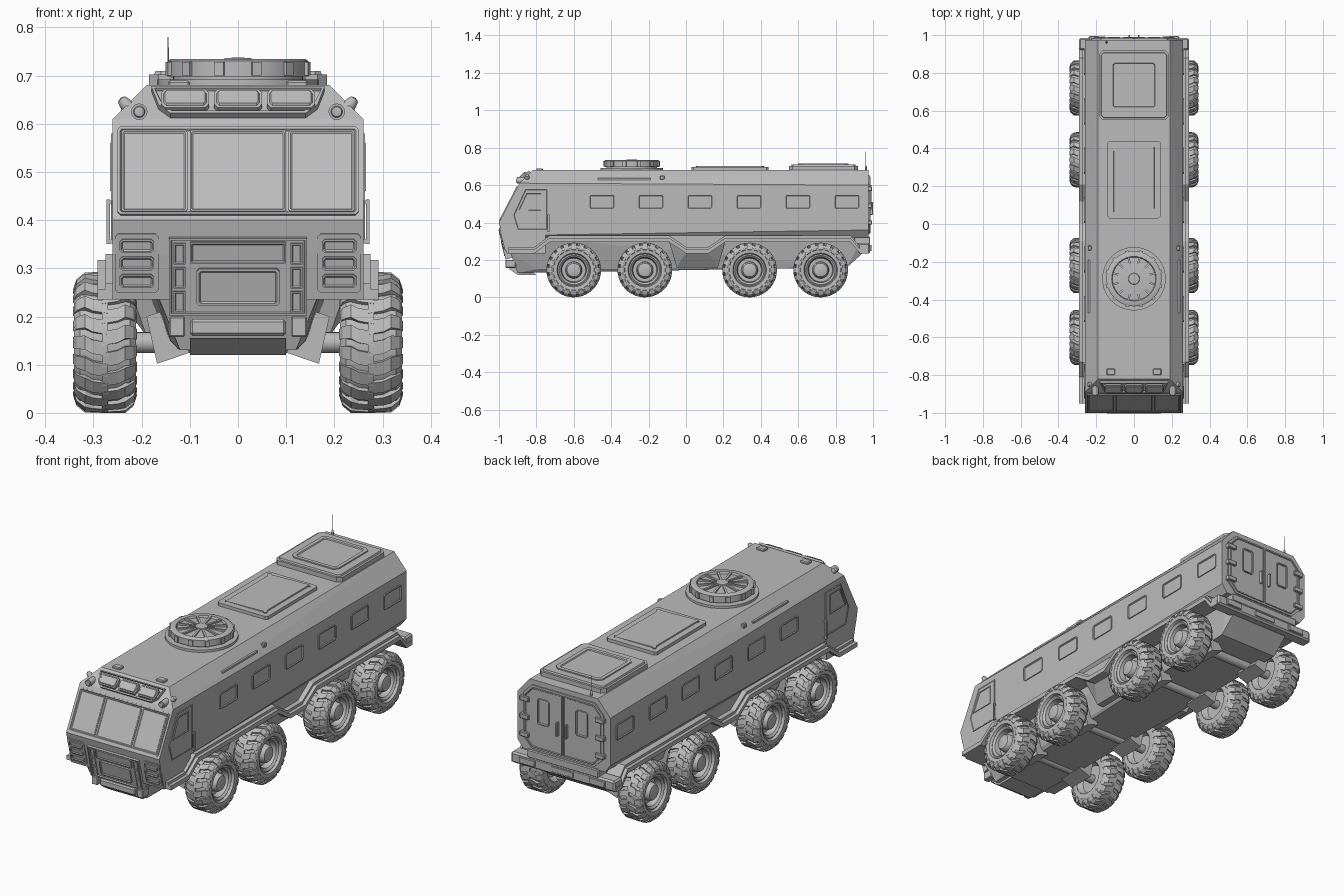
import bpy, bmesh, math
from mathutils import Matrix, Vector

if "Cube" in bpy.data.objects:
    bpy.data.objects.remove(bpy.data.objects["Cube"])

paint = bpy.data.materials.new("grey paint")
paint.use_nodes = True
paint.diffuse_color = (0.5, 0.5, 0.5, 1)
paint.node_tree.nodes["Principled BSDF"].inputs["Base Color"].default_value = (0.5, 0.5, 0.5, 1)


def finish(name, bm, smooth=False):
    bmesh.ops.recalc_face_normals(bm, faces=bm.faces)
    me = bpy.data.meshes.new(name)
    bm.to_mesh(me)
    bm.free()
    me.materials.append(paint)
    ob = bpy.data.objects.new(name, me)
    bpy.context.collection.objects.link(ob)
    if smooth:
        bpy.ops.object.select_all(action='DESELECT')
        ob.select_set(True)
        bpy.context.view_layer.objects.active = ob
        bpy.ops.object.shade_smooth_by_angle(angle=math.radians(35))
    return ob


def mirrored(ob):
    """Keep a part on the left and add its twin on the right."""
    twin = ob.copy()
    twin.data = ob.data.copy()
    twin.data.transform(Matrix.Scale(-1, 4, (1, 0, 0)))
    twin.data.flip_normals()
    twin.name = "right_" + ob.name
    ob.name = "left_" + ob.name
    bpy.context.collection.objects.link(twin)


def hull(name, pts):
    bm = bmesh.new()
    for p in pts:
        bm.verts.new(p)
    bmesh.ops.convex_hull(bm, input=bm.verts)
    bmesh.ops.dissolve_limit(bm, angle_limit=0.01, verts=bm.verts, edges=bm.edges)
    return finish(name, bm)


def panel(name, pts, frame, h, inset=0, depth=0, base=-0.003):
    """Outline raised from a face; its top can be inset and sunk or lifted."""
    bm = bmesh.new()
    low = [bm.verts.new(frame @ Vector((u, v, base))) for u, v in pts]
    high = [bm.verts.new(frame @ Vector((u, v, h))) for u, v in pts]
    n = len(pts)
    bm.faces.new(low[::-1])
    top = bm.faces.new(high)
    for i in range(n):
        bm.faces.new((low[i], low[(i + 1) % n], high[(i + 1) % n], high[i]))
    bmesh.ops.recalc_face_normals(bm, faces=bm.faces)
    if inset:
        bmesh.ops.inset_region(bm, faces=[top], thickness=inset, depth=0)
        bmesh.ops.inset_region(bm, faces=[top], thickness=0.003, depth=depth)
    return finish(name, bm)


def box(name, x, y, z, bevel=0):
    bm = bmesh.new()
    bmesh.ops.create_cube(bm, size=1)
    for v in bm.verts:
        v.co = [r[0] if c < 0 else r[1] for c, r in zip(v.co, (x, y, z))]
    if bevel:
        bmesh.ops.bevel(bm, geom=bm.edges[:], offset=bevel, segments=1, affect='EDGES')
    return finish(name, bm)


def lathe(name, profile, frame, steps=32):
    """Spin (radius, height) points round the local z axis of a frame."""
    bm = bmesh.new()
    vs = [bm.verts.new((r, 0, h)) for r, h in profile]
    es = [bm.edges.new(p) for p in zip(vs, vs[1:])]
    bmesh.ops.spin(bm, geom=vs + es, cent=(0, 0, 0), axis=(0, 0, 1),
                   angle=math.tau, steps=steps, use_merge=True)
    bmesh.ops.remove_doubles(bm, verts=bm.verts, dist=0.0001)
    bm.transform(frame)
    return finish(name, bm, True)


def frame_of(origin, u, v):
    u, v = Vector(u), Vector(v)
    n = u.cross(v).normalized()
    return Matrix.Translation(origin) @ Matrix((u, v, n)).transposed().to_4x4()


def rect(u0, u1, v0, v1, c=0.0):
    if not c:
        return [(u0, v0), (u1, v0), (u1, v1), (u0, v1)]
    return [(u0 + c, v0), (u1 - c, v0), (u1, v0 + c), (u1, v1 - c),
            (u1 - c, v1), (u0 + c, v1), (u0, v1 - c), (u0, v0 + c)]


SIDE = frame_of((0.26, 0, 0), (0, 1, 0), (0, 0, 1))
ROOF = frame_of((0, 0, 0.68), (1, 0, 0), (0, 1, 0))
BACK = frame_of((0, 0.975, 0), (-1, 0, 0), (0, 0, 1))
SHIELD = frame_of((0, -1 - 0.4 * 0.52, 0), (1, 0, 0), (0, 0.52, 1))
BROW = frame_of((0, -0.89 - 0.61, 0), (1, 0, 0), (0, 1, 1))
NOSE = frame_of((0, -1 + 0.4 * 0.24, 0), (1, 0, 0), (0, -0.24, 1))
AXLE = Matrix.Rotation(math.pi / 2, 4, 'Y')
AHEAD = Matrix.Rotation(math.pi / 2, 4, 'X')

# Armoured body, nose and chassis
both = (-1, 1)
hull("body", [(s * x, y, z) for s in both for x, y, z in (
    (0.26, -1, 0.4), (0.26, -0.985, 0.33), (0.26, -0.89, 0.61), (0.19, -0.82, 0.68),
    (0.26, -0.86, 0.61), (0.26, 0.975, 0.6), (0.19, 0.975, 0.68), (0.26, 0.975, 0.36), (0.23, 0.975, 0.32),
    (0.24, -0.8, 0.32))])
hull("nose", [(s * x, y, z) for s in both for x, y, z in (
    (0.26, -0.995, 0.38), (0.26, -0.96, 0.235), (0.26, -0.75, 0.235), (0.26, -0.75, 0.38))])
hull("chassis", [(s * x, y, z) for s in both for x, y, z in (
    (0.165, -0.94, 0.24), (0.12, -0.9, 0.13), (0.14, -0.8, 0.15), (0.165, 0.86, 0.16),
    (0.165, 0.95, 0.24), (0.2, -0.9, 0.33), (0.2, 0.95, 0.33))])
hull("middle_sill", [(s * x, y, z) for s in both for x, y, z in (
    (0.19, -0.05, 0.16), (0.19, 0.17, 0.16), (0.25, -0.1, 0.33), (0.25, 0.22, 0.33), (0.25, 0, 0.24), (0.25, 0.12, 0.24))])

# Stepped fender strip along each side
path = [(-0.95, 0.235), (-0.81, 0.235), (-0.73, 0.295), (-0.09, 0.295), (0, 0.235), (0.12, 0.235),
        (0.21, 0.295), (0.88, 0.295), (0.93, 0.235), (0.975, 0.235)]
for tag, x, rise in (("fender", 0.292, 0.022), ("fender_rail", 0.275, 0.035)):
    outline = path + [(y, z + rise) for y, z in reversed(path)]
    mirrored(panel(tag, outline, frame_of((x, 0, 0), (0, 1, 0), (0, 0, 1)), 0, base=0.16 - x))

# Windshield panes, brow lamps and nose panels
panel("windshield_frame", rect(-0.25, 0.25, 0.41, 0.592, 0.006), SHIELD, 0.005, 0.006, -0.004)
for name, a, b in (("right_pane", -0.242, -0.105), ("middle_pane", -0.1, 0.1), ("left_pane", 0.105, 0.242)):
    panel(name, rect(a, b, 0.417, 0.585, 0.004), SHIELD, 0.004, 0.004, -0.002)
panel("light_tray", [(-0.14, 0.612), (0.14, 0.612), (0.165, 0.63), (0.18, 0.668), (-0.18, 0.668), (-0.165, 0.63)],
      BROW, 0.014, 0.008, -0.008)
for x in (-0.11, 0, 0.11):
    w = 0.05
    panel("brow_lamp", rect(x - w, x + w, 0.62, 0.658, 0.008), BROW, 0.02, 0.006, 0.004)
mirrored(lathe("round_lamp", [(0, 0.035), (0.01, 0.033), (0.012, 0.028), (0.017, 0.028), (0.017, -0.02)],
               Matrix.Translation((0.205, -0.875, 0.625)) @ AHEAD, 20))
mirrored(lathe("corner_lamp", [(0, 0.014), (0.009, 0.011), (0.013, 0), (0.013, -0.02)],
               Matrix.Translation((0.235, -0.85, 0.643)) @ Matrix.Rotation(0.7, 4, 'Y'), 16))
mirrored(panel("headlight_surround", rect(0.165, 0.255, 0.25, 0.372, 0.006), NOSE, 0.004))
for z in (0.275, 0.312, 0.348):
    mirrored(panel("headlight", rect(0.174, 0.246, z - 0.014, z + 0.014, 0.006), NOSE, 0.01, 0.004, -0.004))
panel("grille_frame", rect(-0.143, 0.143, 0.205, 0.365), NOSE, 0.012, 0.006, -0.006, base=-0.04)
panel("grille_upper", rect(-0.1, 0.1, 0.312, 0.357, 0.003), NOSE, 0.012, 0.004, -0.004)
panel("grille_hatch", rect(-0.086, 0.086, 0.225, 0.302, 0.006), NOSE, 0.014, 0.006, -0.004)
for z in (0.21, 0.26, 0.31):
    mirrored(panel("grille_side_slot", rect(0.109, 0.134, z, z + 0.044), NOSE, 0.01, 0.004, -0.003))
mirrored(box("grille_post", (0.11, 0.143), (-0.965, -0.91), (0.158, 0.2), 0.003))
box("front_bumper", (-0.1, 0.1), (-0.965, -0.9), (0.16, 0.195), 0.006)
hull("front_skid", [(s * x, y, z) for s in both for x, y, z in (
    (0.1, -0.95, 0.155), (0.1, -0.85, 0.155), (0.1, -0.9, 0.12), (0.1, -0.8, 0.12))])

# Wheels, axles and suspension plates
tyre = [(0.083, 0.32), (0.09, 0.337), (0.118, 0.34), (0.132, 0.328), (0.138, 0.3),
        (0.138, 0.25), (0.132, 0.224), (0.118, 0.212), (0.085, 0.212)]
rim = [(0.085, 0.325), (0.078, 0.329), (0.068, 0.32), (0.063, 0.29), (0.045, 0.29),
       (0.042, 0.318), (0.036, 0.326), (0.015, 0.331), (0, 0.331)]
for i, y in enumerate((-0.6, -0.22, 0.34, 0.72)):
    at = Matrix.Translation((0, y, 0.146)) @ AXLE
    mirrored(lathe(f"tyre_{i + 1}", tyre, at, 48))
    mirrored(lathe(f"rim_{i + 1}", rim, at, 32))
    lathe(f"axle_{i + 1}", [(0.022, -0.25), (0.022, 0.25)], at, 16)
    mirrored(lathe(f"wheel_back_{i + 1}", [(0.085, 0.212), (0.07, 0.24), (0, 0.24)], at, 24))
    # Staggered chevron lugs that wrap over the shoulders
    bm = bmesh.new()
    count = 20
    for k in range(count):
        for edge, side, shift in ((0.344, 1, 0), (0.208, -1, 0.5)):
            mid = 0.276
            rows = [(0.111, edge - 0.002 * side, 0), (0.132, edge - 0.009 * side, 0),
                    (0.146, edge - 0.026 * side, 0), (0.146, mid + 0.026 * side, 0.06), (0.146, mid - 0.006 * side, 0.1)]
            rings = []
            for r, x, twist in rows:
                a = math.tau * (k + shift) / count + twist
                ring = []
                for da, drop in ((-0.11, 0.016), (-0.1, 0), (0.1, 0), (0.11, 0.016)):
                    rr = r - drop
                    xx = x - side * drop * (r < 0.14)
                    ring.append(bm.verts.new(at @ Vector((rr * math.cos(a + da), rr * math.sin(a + da), xx))))
                rings.append(ring)
            for p, q in zip(rings, rings[1:]):
                for j in range(3):
                    bm.faces.new((p[j], p[j + 1], q[j + 1], q[j]))
            bm.faces.new(rings[0])
            bm.faces.new(rings[-1][::-1])
    mirrored(finish(f"tread_{i + 1}", bm))
    mirrored(hull(f"suspension_plate_{i + 1}", [(x, y + d, z) for d in (-0.07, 0.07) for x, z in (
        (0.1, 0.125), (0.168, 0.102), (0.19, 0.2), (0.16, 0.21))]))

# Side doors, windows, handles and roof rails
mirrored(panel("cab_door", [(-0.9, 0.36), (-0.74, 0.36), (-0.74, 0.58), (-0.86, 0.58), (-0.925, 0.44)], SIDE, 0.004, 0.004, -0.002))
mirrored(panel("cab_door_window", [(-0.9, 0.46), (-0.77, 0.46), (-0.77, 0.56), (-0.855, 0.56)], SIDE, 0.006, 0.006, -0.004))
for i in range(6):
    y = 0.86 - 0.262 * i
    mirrored(panel(f"side_window_{i + 1}", rect(y - 0.07, y + 0.07, 0.47, 0.55, 0.008), SIDE, 0.005, 0.006, -0.004))
mirrored(box("door_grab_rail", (0.266, 0.273), (-0.74, -0.73), (0.35, 0.443)))
for z in (0.352, 0.433):
    mirrored(box("grab_rail_mount", (0.25, 0.272), (-0.74, -0.73), (z, z + 0.008)))
mirrored(box("roof_rail", (0.225, 0.243), (-0.47, -0.19), (0.628, 0.637)))
mirrored(box("marker_lamp", (0.225, 0.243), (-0.14, -0.115), (0.63, 0.65), 0.003))
mirrored(box("roof_block", (0.1, 0.145), (-0.8, -0.765), (0.67, 0.69), 0.004))

# Roof hatches and antenna
panel("middle_hatch", rect(-0.14, 0.14, 0.03, 0.44, 0.01), ROOF, 0.016, 0.035, 0.006)
panel("rear_hatch_base", rect(-0.185, 0.185, 0.55, 0.92, 0.02), ROOF, 0.022, 0.012, 0.008)
panel("rear_hatch_lid", rect(-0.13, 0.13, 0.6, 0.87, 0.02), ROOF, 0.036, 0.02, -0.005)
lathe("antenna", [(0.006, 0), (0.005, 0.02), (0.0015, 0.025), (0.0012, 0.1), (0, 0.1)],
      Matrix.Translation((-0.145, 0.962, 0.68)), 10)

# Round roof turret with ribs and clamps
HATCH = Matrix.Translation((0, -0.29, 0.68))
lathe("turret_base", [(0.168, -0.01), (0.168, 0.012), (0.135, 0.012), (0.135, 0.02)], HATCH, 40)
lathe("turret_disc", [(0.135, 0.018), (0.146, 0.018), (0.146, 0.05), (0.14, 0.054), (0.118, 0.054),
                      (0.114, 0.044), (0.03, 0.05), (0.028, 0.056), (0, 0.058)], HATCH, 40)
for k in range(12):
    turn = HATCH @ Matrix.Rotation(math.tau * (k + 0.5) / 12, 4, 'Z')
    panel("turret_rib", rect(0.03, 0.116, -0.005, 0.005), turn, 0.054, base=0.04)
    panel("turret_clamp", rect(0.135, 0.153, -0.01, 0.01), turn, 0.048, base=0.02)

# Rear doors, hinges, handles and bumper
panel("rear_door_frame", rect(-0.225, 0.225, 0.335, 0.655, 0.05), BACK, 0.006)
mirrored(panel("rear_door", [(-0.004, 0.345), (-0.004, 0.645), (-0.17, 0.645), (-0.212, 0.6), (-0.212, 0.39), (-0.17, 0.345)],
               BACK, 0.012, 0.004, -0.003))
mirrored(panel("rear_door_window", rect(-0.14, -0.075, 0.47, 0.6, 0.008), BACK, 0.016, 0.006, -0.005))
mirrored(box("rear_door_handle", (0.02, 0.03), (0.98, 1), (0.44, 0.51), 0.003))
for z in (0.4, 0.49, 0.58):
    mirrored(box("rear_hinge", (0.185, 0.235), (0.97, 0.995), (z - 0.012, z + 0.012), 0.003))
box("rear_bumper", (-0.29, 0.29), (0.92, 0.985), (0.235, 0.29), 0.008)
box("rear_step", (-0.2, 0.2), (0.9, 0.985), (0.285, 0.325), 0.004)
box("rear_plate", (-0.06, 0.06), (0.98, 0.99), (0.25, 0.278), 0.002)
mirrored(box("rear_lamp", (0.15, 0.24), (0.98, 0.993), (0.247, 0.28), 0.003))
